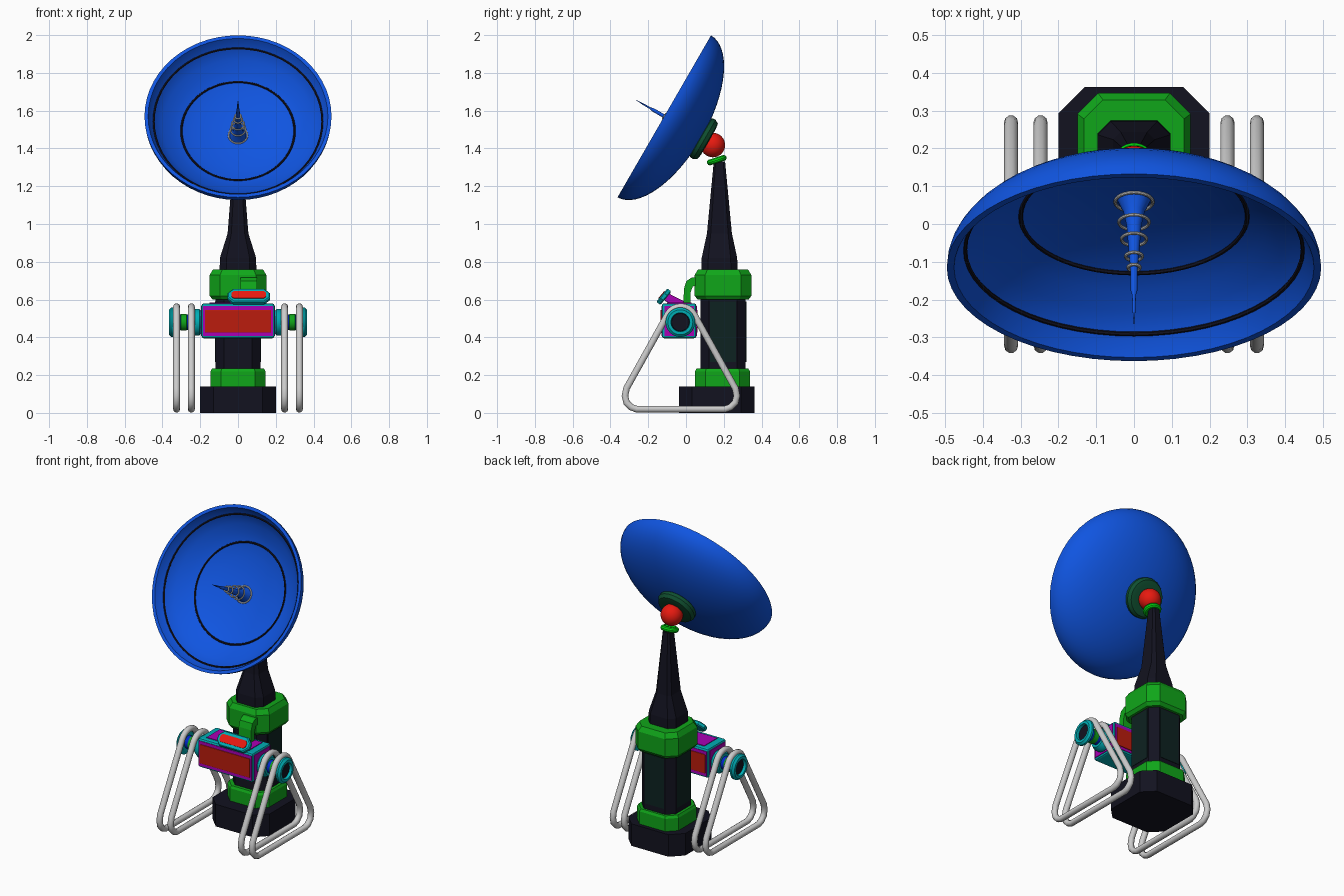
import bpy, bmesh
from math import sin, cos, pi, radians, sqrt
from mathutils import Matrix, Vector

if "Cube" in bpy.data.objects:
    bpy.data.objects.remove(bpy.data.objects["Cube"])

COLORS = {
    "blue": (.005, .09, .75), "green": (.005, .38, .01), "lime": (.0, .7, .005),
    "dark_green": (.005, .08, .03), "red": (.8, .01, .005), "dark_red": (.5, .012, .004),
    "cyan": (0, .42, .46), "purple": (.4, 0, .46), "black": (.006, .006, .014),
    "glass": (.004, .016, .015), "hub_blue": (.0, .02, .6)}
MATS = {}
for n, c in COLORS.items():
    MATS[n] = bpy.data.materials.new(n)
    MATS[n].diffuse_color = (*c, 1)
I = Matrix.Identity(4)


def loft(name, rings, mat=None, mtx=I, caps=True, smooth=False, bevel=0):
    """Skin a list of equal-length point rings."""
    bm = bmesh.new()
    vs = [[bm.verts.new(mtx @ Vector(p)) for p in r] for r in rings]
    n = len(rings[0])
    for a, b in zip(vs, vs[1:]):
        for i in range(n):
            bm.faces.new((a[i], a[(i + 1) % n], b[(i + 1) % n], b[i]))
    if caps:
        bm.faces.new(vs[0][::-1])
        bm.faces.new(vs[-1])
    bmesh.ops.remove_doubles(bm, verts=bm.verts, dist=1e-5)
    bmesh.ops.recalc_face_normals(bm, faces=bm.faces)
    me = bpy.data.meshes.new(name)
    bm.to_mesh(me)
    bm.free()
    ob = bpy.data.objects.new(name, me)
    bpy.context.collection.objects.link(ob)
    if mat:
        me.materials.append(MATS[mat])
    if bevel:
        m = ob.modifiers.new("bevel", "BEVEL")
        m.width, m.segments = bevel, 2
    if smooth:
        bpy.ops.object.select_all(action="DESELECT")
        ob.select_set(True)
        bpy.context.view_layer.objects.active = ob
        bpy.ops.object.shade_smooth_by_angle(angle=radians(35))
    return ob


def lathe(name, prof, mat=None, mtx=I, seg=32):
    rings = [[(r * cos(2 * pi * i / seg), r * sin(2 * pi * i / seg), h)
              for i in range(seg)] for r, h in prof]
    return loft(name, rings, mat, mtx, caps=False, smooth=True)


def torus(name, R, r, h, mat=None, mtx=I, seg=32, sides=10):
    prof = [(R + r * cos(2 * pi * i / sides), h + r * sin(2 * pi * i / sides)) for i in range(sides + 1)]
    return lathe(name, prof, mat, mtx, seg)


def octo(name, sections, mat, mtx=I):
    """Chamfered rectangular column; sections are (z, half x, half y, chamfer)."""
    rings = [[(x - c, -y, z), (x, c - y, z), (x, y - c, z), (x - c, y, z),
              (c - x, y, z), (-x, y - c, z), (-x, c - y, z), (c - x, -y, z)]
             for z, x, y, c in sections]
    return loft(name, rings, mat, mtx)


def box(name, x, y, z, mat, bevel=0, mtx=I):
    return loft(name, [[(x[0], y[0], h), (x[1], y[0], h), (x[1], y[1], h), (x[0], y[1], h)]
                       for h in z], mat, mtx, bevel=bevel)


def at(x, y, z, deg=0, axis="X"):
    return Matrix.Translation((x, y, z)) @ Matrix.Rotation(radians(deg), 4, axis)


# Column: foot, lower collar, body, upper collar, tapered neck
octo("column_foot", [(0, .2, .2, .07), (.14, .2, .2, .07)], "black", at(0, .162, 0))
octo("lower_collar", [(.13, .145, .145, .055), (.22, .145, .145, .055), (.235, .137, .137, .052)],
     "green", at(0, .193, 0))
body = at(0, .196, 0)
octo("column_body", [(.2, .12, .12, .045), (.65, .12, .12, .045)], "black", body)
octo("upper_collar", [(.6, .135, .135, .05), (.62, .15, .15, .055), (.73, .15, .15, .055),
                      (.76, .132, .132, .05)], "green", body)
octo("neck", [(.7, .098, .098, .035), (.82, .096, .094, .035), (.95, .055, .066, .02),
              (1.33, .025, .03, .01)], "black", at(0, .177, 0))
for i, deg in enumerate((0, 90, 180)):
    box(f"body_panel_{i}", (.11, .123), (-.068, .068), (.27, .59), "glass",
        mtx=body @ Matrix.Rotation(radians(deg), 4, "Z"))

# Ball joint
lathe("ball_joint", [(.065 * sin(pi * i / 16), -.065 * cos(pi * i / 16)) for i in range(17)],
      "red", at(0, .142, 1.418))
torus("neck_ring", .038, .016, 0, "lime", at(0, .163, 1.338, 18))

# Dish: ellipsoidal back, stepped bowl, tilted upwards 30 degrees
D = at(0, -.115, 1.57, 60)
outer = [(.495 * sin(pi / 2 * i / 16), -.228 * cos(pi / 2 * i / 16)) for i in range(17)]
inner = [(.476, .0), (.45, -.055), (.40, -.098), (.35, -.132), (.3, -.158), (.22, -.182),
         (.12, -.2), (0, -.207)]
lathe("dish", outer + inner, "blue", D, 56)
torus("outer_groove", .447, .006, -.055, "black", D, 56, 6)
torus("inner_groove", .3, .006, -.156, "black", D, 56, 6)
lathe("dish_mount", [(0, -.21), (.1, -.21), (.118, -.225), (.12, -.245), (.108, -.265), (.08, -.27),
                     (0, -.26)], "dark_green", D)

# Feed horn with coil rings
lathe("feed_horn", [(.046, -.21), (.028, -.17), (.02, -.13), (.014, -.05), (.01, 0), (.009, .07),
                    (.005, .085), (.004, .13), (0, .18)], "blue", D, 16)
for i, (R, h) in enumerate(((.05, -.2), (.04, -.138), (.033, -.086), (.022, -.034), (.016, .0))):
    torus(f"feed_ring_{i}", R, .0045, h, None, D, 24, 8)

# Control box: cyan frame, purple and red panels
box("control_box", (-.193, .193), (-.128, .055), (.395, .58), "cyan", .012)
for s, y in ((-1, -.128), (1, .055)):
    tag = "front" if s < 0 else "back"
    box(f"{tag}_bezel", (-.186, .186), sorted((y - s * .01, y + s * .003)), (.408, .565), "purple")
    box(f"{tag}_panel", (-.176, .176), sorted((y - s * .01, y + s * .007)), (.425, .545), "dark_red", .003)
box("top_bezel", (-.15, .15), (-.1, .03), (.57, .584), "purple")
for s in (-1, 1):
    box("side_bezel", sorted((s * .18, s * .197)), (-.115, .042), (.408, .567), "purple")

# Bracket joining the box to the collar
hook = [(.07, .718), (.03, .716), (.002, .698), (-.01, .66), (-.015, .575), (.025, .575),
        (.025, .64), (.036, .67), (.07, .675)]
loft("collar_bracket", [[(x, y, z) for y, z in hook] for x in (.012, .1)], "green")

# Small tilted display on its arm
S = at(.057, -.117, .615, 50)
octo("display_frame", [(-.014, .105, .04, .028), (-.008, .113, .046, .03), (.008, .113, .046, .03),
                       (.014, .107, .041, .028)], "cyan", S)
octo("display_screen", [(0, .092, .024, .012), (.018, .092, .024, .012)], "red", S)
box("display_arm", (-.03, .03), (-.022, .022), (-.11, -.01), "purple", .004, at(.057, -.112, .618, 63))

# Wheels, axles and tubular legs on both sides
path = [(-.262, .02), (-.29, .03), (-.315, .055), (-.323, .09), (-.315, .13)]
arc = [(.08 * cos(radians(a)), .482 + .08 * sin(radians(a))) for a in range(150, 29, -15)]
loop = [(y + .027, z) for y, z in path] + arc + [(-y - .027, z) for y, z in path[::-1]]
for s, side in ((-1, "left"), (1, "right")):
    W = at(0, -.03, .48, s * 90, "Y")
    lathe(f"{side}_inner_wheel", [(0, .185), (.052, .185), (.07, .205), (.07, .228), (.055, .25),
                                  (0, .25)], "cyan", W)
    lathe(f"{side}_axle", [(0, .24), (.04, .24), (.04, .34), (0, .34)], "hub_blue", W, 24)
    lathe(f"{side}_axle_sleeve", [(.038, .27), (.044, .272), (.044, .303), (.038, .305)], "green", W, 24)
    lathe(f"{side}_outer_wheel", [(0, .328), (.058, .328), (.078, .342), (.078, .354), (.066, .366),
                                  (.05, .366), (.048, .345), (0, .345)], "cyan", W)
    lathe(f"{side}_wheel_cap", [(.048, .345), (.046, .35), (0, .35)], "black", W)
    for x in (.247, .325):
        cu = bpy.data.curves.new("leg", "CURVE")
        cu.dimensions = "3D"
        cu.bevel_depth, cu.bevel_resolution = .0185, 3
        sp = cu.splines.new("POLY")
        sp.points.add(len(loop) - 1)
        for p, (y, z) in zip(sp.points, loop):
            p.co = (s * x, y - .027, z, 1)
        sp.use_cyclic_u = True
        sp.use_smooth = True
        ob = bpy.data.objects.new(f"{side}_leg_loop", cu)
        bpy.context.collection.objects.link(ob)
        bpy.ops.object.select_all(action="DESELECT")
        ob.select_set(True)
        bpy.context.view_layer.objects.active = ob
        bpy.ops.object.convert(target="MESH")

for m in bpy.data.materials:
    if m.users and not m.is_grease_pencil:
        m.use_nodes = True
        m.node_tree.nodes["Principled BSDF"].inputs["Base Color"].default_value = m.diffuse_color
